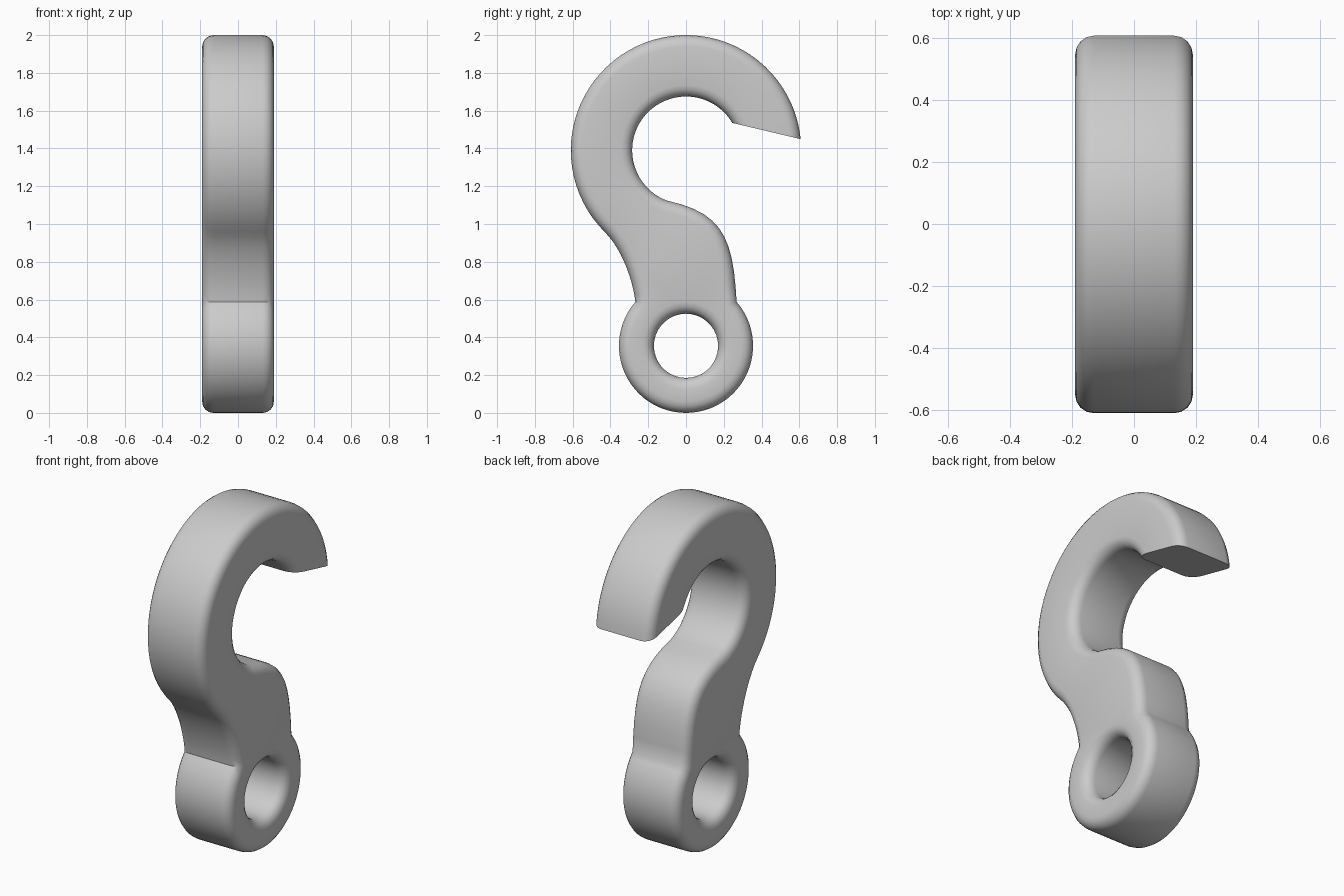
import bpy
import bmesh
from math import cos, sin, radians
from mathutils import Vector
from mathutils.geometry import interpolate_bezier

cube = bpy.data.objects.get("Cube")
if cube:
    bpy.data.objects.remove(cube, do_unlink=True)

HALF_WIDTH = 0.19
ROUND = 0.06
EYE = Vector((0, 0.355))
BEND = Vector((0, 1.39))


def arc(centre, radius, start, end, steps):
    angles = [radians(start + (end - start) * i / steps) for i in range(steps + 1)]
    return [centre + radius * Vector((cos(a), sin(a))) for a in angles]


def sweep(start, handle_a, handle_b, end, count=12):
    """Points between the two ends of a bezier, ends excluded."""
    pts = [Vector(p).to_3d() for p in (start, handle_a, handle_b, end)]
    return [p.to_2d() for p in interpolate_bezier(*pts, count)[1:-1]]


def inset(loop, amount, flat_end):
    """Move each side of the loop inward; the closing side may stay put."""
    n = len(loop)
    sides = []
    for i in range(n):
        d = (loop[(i + 1) % n] - loop[i]).normalized()
        shift = 0 if flat_end and i == n - 1 else amount
        sides.append((Vector((-d.y, d.x)), shift))
    result = []
    for i, p in enumerate(loop):
        (na, sa), (nb, sb) = sides[i - 1], sides[i]
        det = na.x * nb.y - na.y * nb.x
        if abs(det) < 1e-4:
            result.append(p + nb * sb)
        else:
            result.append(p + Vector((sa * nb.y - sb * na.y, sb * na.x - sa * nb.x)) / det)
    return result


# Outline: back of the bend, outer neck, eye, inner neck, mouth of the hook
back = arc(BEND, 0.61, 5.6, 225, 48)
eye_rim = arc(EYE, 0.355, 139, 401, 48)
mouth = arc(BEND, 0.285, 249, 30.6, 40)
outline = back + sweep(back[-1], (-0.34, 0.87), (-0.28, 0.70), eye_rim[0])
outline += eye_rim + sweep(eye_rim[-1], (0.25, 0.92), (0.2, 1.06), mouth[0])
outline += mouth
hole = arc(EYE, 0.17, 360, 0, 36)[:-1]

# Rounded edge section: inset and sideways position of each ring
half = [(ROUND * (1 - cos(radians(a))), HALF_WIDTH - ROUND * (1 - sin(radians(a))))
        for a in (0, 22.5, 45, 67.5, 90)]
section = [(d, -x) for d, x in reversed(half)] + half

bm = bmesh.new()
cap_edges = {0: [], len(section) - 1: []}
for loop, flat_end in ((outline, True), (hole, False)):
    n = len(loop)
    rings = [[bm.verts.new((x, p.x, p.y)) for p in inset(loop, d, flat_end)]
             for d, x in section]
    for a, b in zip(rings, rings[1:]):
        for i in range(n):
            j = (i + 1) % n
            # The cut tip is closed with one flat face below
            if not (flat_end and i == n - 1):
                bm.faces.new((a[i], a[j], b[j], b[i]))
    if flat_end:
        bm.faces.new([r[-1] for r in rings] + [r[0] for r in reversed(rings)])
    for k, edges in cap_edges.items():
        for i in range(n):
            pair = (rings[k][i], rings[k][(i + 1) % n])
            edges.append(bm.edges.get(pair) or bm.edges.new(pair))

# Flat side faces around the eye hole
for edges in cap_edges.values():
    bmesh.ops.triangle_fill(bm, edges=edges, use_beauty=True)
bmesh.ops.recalc_face_normals(bm, faces=bm.faces)

mesh = bpy.data.meshes.new("hook")
bm.to_mesh(mesh)
bm.free()
hook = bpy.data.objects.new("hook", mesh)
bpy.context.collection.objects.link(hook)

# Plain grey metal
grey = bpy.data.materials.new("plain grey")
grey.use_nodes = True
colour = (0.6, 0.6, 0.6, 1)
grey.diffuse_color = colour
grey.node_tree.nodes["Principled BSDF"].inputs["Base Color"].default_value = colour
mesh.materials.append(grey)

bpy.ops.object.select_all(action="DESELECT")
hook.select_set(True)
bpy.context.view_layer.objects.active = hook
bpy.ops.object.shade_smooth_by_angle(angle=radians(35))
